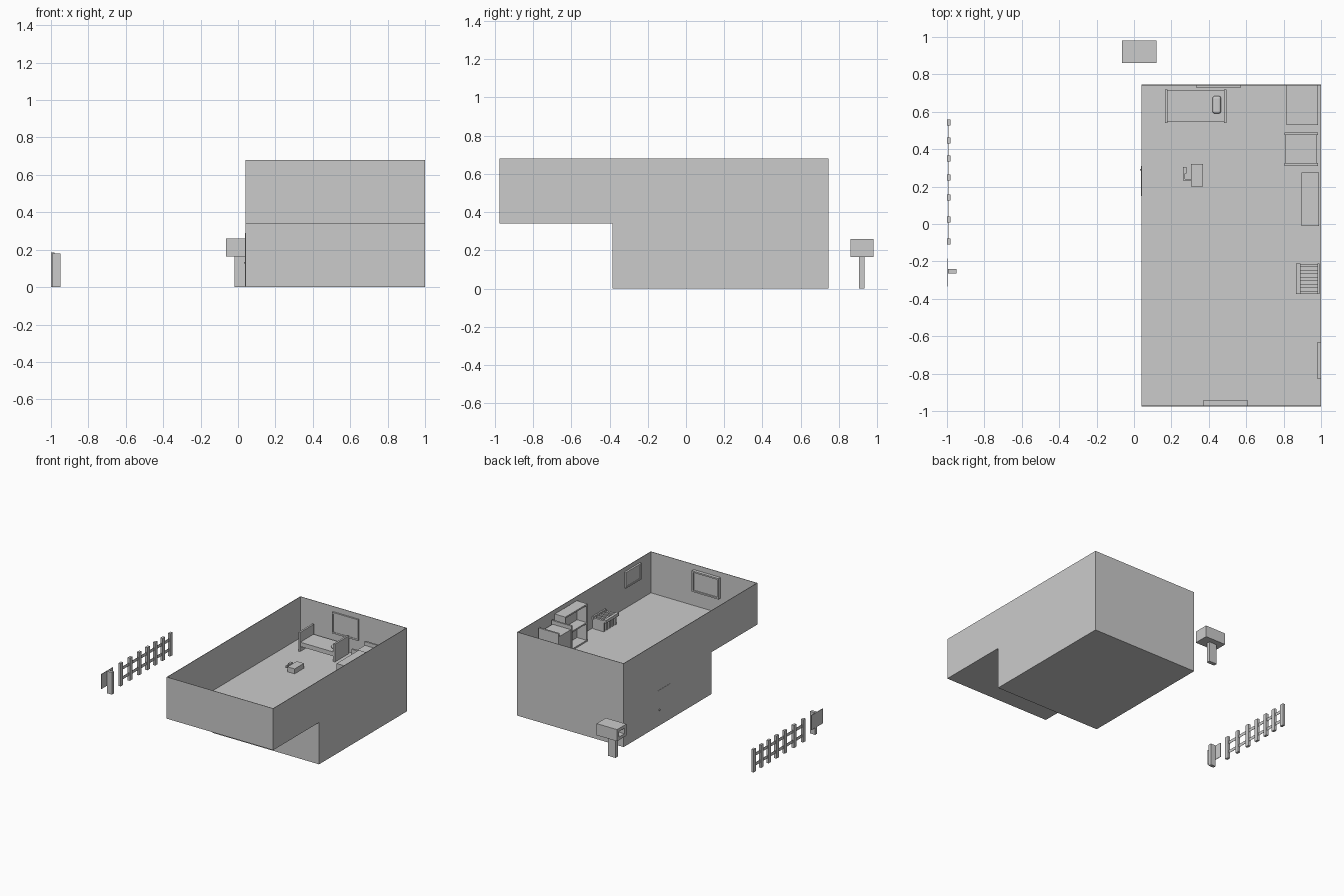
import bpy

old = bpy.data.objects.get("Cube")
if old:
    bpy.data.objects.remove(old)

grey = bpy.data.materials.new("plain_grey")
grey.use_nodes = True
colour = (0.6, 0.6, 0.6, 1)
grey.diffuse_color = colour
grey.node_tree.nodes["Principled BSDF"].inputs["Base Color"].default_value = colour


def box(name, x, y, z):
    """Box spanning the given (low, high) range on each axis."""
    bpy.ops.mesh.primitive_cube_add(size=1)
    ob = bpy.context.object
    ob.name = name
    for v in ob.data.vertices:
        for axis, (low, high) in enumerate((x, y, z)):
            v.co[axis] = high if v.co[axis] > 0 else low
    ob.data.materials.append(grey)
    return ob


def walls(name, x, y, z, t=0.004):
    """Four thin walls around a rectangle."""
    box(name + "_wall_right", (x[0], x[0] + t), y, z)
    box(name + "_wall_left", (x[1] - t, x[1]), y, z)
    box(name + "_wall_front", (x[0] + t, x[1] - t), (y[0], y[0] + t), z)
    box(name + "_wall_back", (x[0] + t, x[1] - t), (y[1] - t, y[1]), z)


def framed(name, span, depth, z, along_x, b=0.012):
    """Thin panel with a raised border, on a wall along x or y."""
    mid = (depth[0] + depth[1]) / 2
    inner = (mid - 0.003, mid + 0.003)

    def part(label, s, d, h):
        box(name + label, s if along_x else d, d if along_x else s, h)
    part("_panel", span, inner, z)
    part("_rail_low", span, depth, (z[0], z[0] + b))
    part("_rail_top", span, depth, (z[1] - b, z[1]))
    part("_stile_a", (span[0], span[0] + b), depth, (z[0] + b, z[1] - b))
    part("_stile_b", (span[1] - b, span[1]), depth, (z[0] + b, z[1] - b))


# House: lower room, and a longer open-topped upper room
FLOOR, TOP = 0.345, 0.68
X, BACK = (0.04, 1.0), 0.745
walls("lower", X, (-0.385, BACK), (0, FLOOR - 0.004))
box("ground_floor", X, (-0.385, BACK), (0, 0.004))
walls("upper", X, (-0.975, BACK), (FLOOR, TOP))
box("upper_floor", X, (-0.975, BACK), (FLOOR - 0.004, FLOOR))

# Flush outer door with knob
box("door", (0.038, 0.041), (0.15, 0.31), (0.005, 0.29))
box("door_knob", (0.032, 0.038), (0.285, 0.295), (0.125, 0.135))

# Framed windows
framed("back_window", (0.335, 0.57), (0.728, 0.741), (0.465, 0.637), True)
framed("front_window", (0.37, 0.61), (-0.971, -0.945), (0.468, 0.638), True)
framed("side_window", (-0.83, -0.63), (0.98, 0.996), (0.515, 0.645), False)

# Bed
box("bed_foot_board", (0.165, 0.18), (0.54, 0.72), (FLOOR, 0.5))
box("bed_head_board", (0.48, 0.495), (0.54, 0.72), (FLOOR, 0.49))
box("mattress", (0.18, 0.48), (0.545, 0.715), (0.385, 0.42))
pillow = box("pillow", (0.42, 0.465), (0.59, 0.685), (0.415, 0.445))
bevel = pillow.modifiers.new("rounded", "BEVEL")
bevel.width, bevel.segments = 0.014, 4

# Corner cabinet
box("corner_cabinet", (0.815, 0.985), (0.53, 0.74), (FLOOR, 0.5))

# Dresser between two side panels
for side, y in (("a", 0.31), ("b", 0.475)):
    box("dresser_side_" + side, (0.805, 0.985), (y, y + 0.015), (FLOOR, 0.62))
box("dresser_body", (0.81, 0.975), (0.325, 0.475), (FLOOR, 0.59))

# Bookcase, open towards the room
BX, BY = (0.895, 0.99), (-0.01, 0.275)
for i, y in enumerate((BY[0], BY[1] - 0.012)):
    box(f"bookcase_side_{i}", BX, (y, y + 0.012), (FLOOR, 0.65))
for i, z in enumerate((FLOOR, 0.49, 0.638)):
    box(f"bookcase_shelf_{i}", BX, (BY[0] + 0.012, BY[1] - 0.012), (z, z + 0.012))
box("bookcase_back", (0.98, 0.99), BY, (FLOOR, 0.65))

# Slatted bench
for i in range(5):
    y = -0.375 + i * 0.036
    box(f"bench_slat_{i}", (0.89, 0.992), (y, y + 0.018), (FLOOR, 0.435))
box("bench_rail", (0.867, 0.89), (-0.375, -0.21), (0.42, 0.445))
box("bench_back", (0.98, 0.992), (-0.375, -0.21), (0.42, 0.445))

# Toy box with a crank arm
box("toy_box", (0.305, 0.37), (0.2, 0.32), (FLOOR, 0.385))
box("toy_arm", (0.265, 0.305), (0.23, 0.24), (0.36, 0.37))
box("toy_arm_bend", (0.265, 0.272), (0.24, 0.27), (0.36, 0.37))
box("toy_handle", (0.262, 0.28), (0.27, 0.305), (0.355, 0.375))

# Letter box, hollow at its right end
box("letter_box_post", (-0.02, 0.05), (0.905, 0.935), (0, 0.165))
LX, LY, LZ = (-0.065, 0.12), (0.86, 0.98), (0.165, 0.26)
letter_box = box("letter_box", LX, LY, LZ)
cutter = box("letter_box_cutter", (-0.08, 0.0), (0.885, 0.955), (0.19, 0.235))
cutter.hide_render = True
cutter.hide_viewport = True
cut = letter_box.modifiers.new("opening", "BOOLEAN")
cut.object, cut.solver = cutter, "EXACT"

# Fence
for i, y in enumerate((0.543, 0.446, 0.35, 0.249, 0.142, 0.024, -0.094)):
    box(f"fence_picket_{i}", (-1.0, -0.98), (y - 0.016, y + 0.016), (0, 0.185))
for i, z in enumerate((0.04, 0.12)):
    box(f"fence_rail_{i}", (-0.991, -0.989), (-0.11, 0.559), (z, z + 0.025))

# Sign on a post
box("sign_post", (-0.995, -0.95), (-0.265, -0.24), (0, 0.18))
box("sign_board", (-1.0, -0.996), (-0.334, -0.185), (0.06, 0.18))
